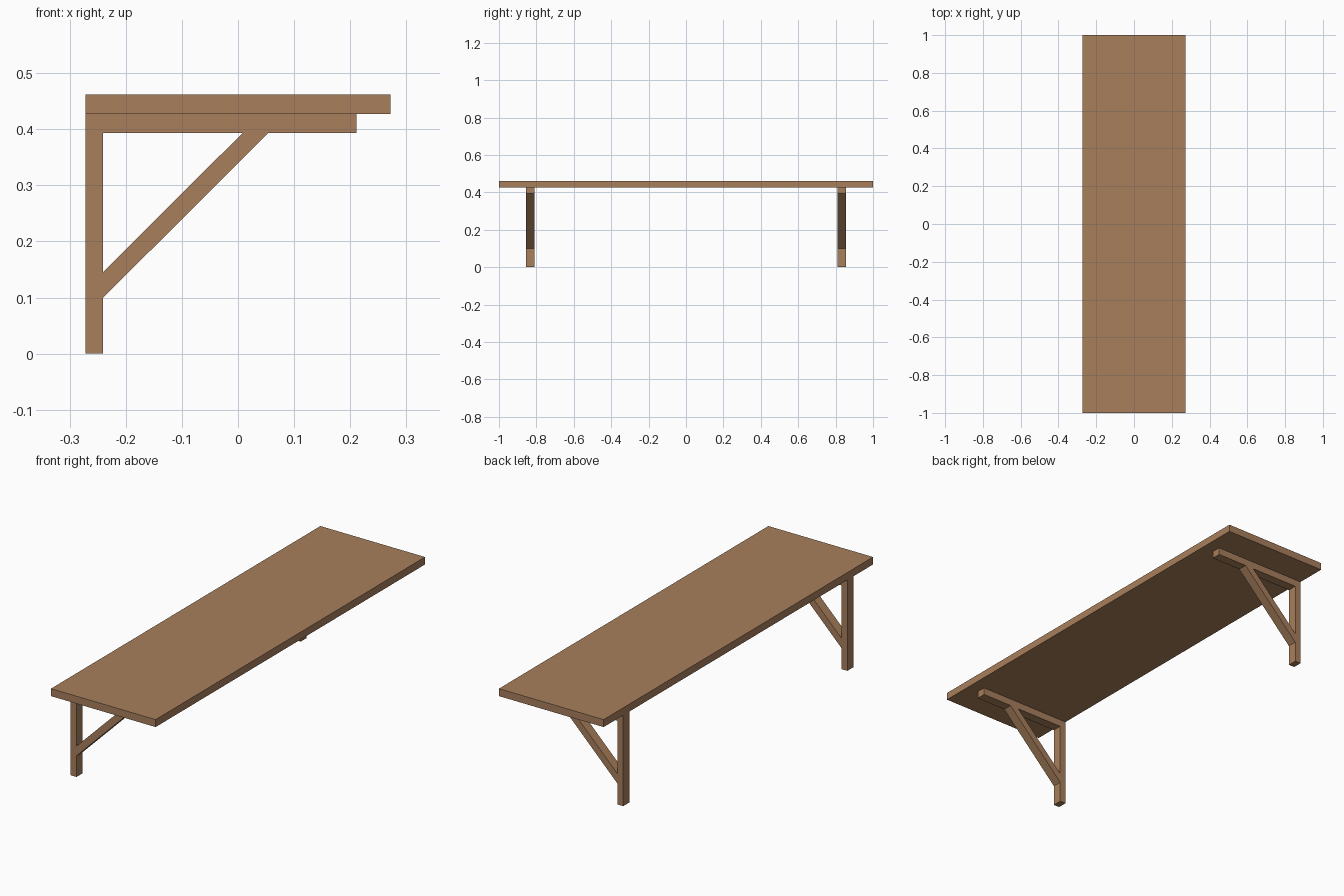
import bpy, bmesh

if "Cube" in bpy.data.objects:
    bpy.data.objects.remove(bpy.data.objects["Cube"])

wood = bpy.data.materials.new("warm_wood")
wood.diffuse_color = (0.392, 0.212, 0.107, 1)
wood.use_nodes = True
wood.node_tree.nodes["Principled BSDF"].inputs["Base Color"].default_value = wood.diffuse_color


def extrude_profile(name, pts, y0, y1):
    """Extrude an x-z outline from y0 to y1."""
    bm = bmesh.new()
    face = bm.faces.new([bm.verts.new((x, y0, z)) for x, z in pts])
    ext = bmesh.ops.extrude_face_region(bm, geom=[face])
    verts = [v for v in ext["geom"] if isinstance(v, bmesh.types.BMVert)]
    bmesh.ops.translate(bm, verts=verts, vec=(0, y1 - y0, 0))
    bmesh.ops.recalc_face_normals(bm, faces=bm.faces)
    mesh = bpy.data.meshes.new(name)
    bm.to_mesh(mesh)
    bm.free()
    mesh.materials.append(wood)
    obj = bpy.data.objects.new(name, mesh)
    bpy.context.collection.objects.link(obj)


BACK, FRONT = -0.272, 0.272     # board edges
POST, ARM = -0.241, 0.211       # post inner face, arm tip
LOW, MID, TOP = 0.393, 0.427, 0.462

# Shelf board
extrude_profile("shelf_board", [(BACK, MID), (FRONT, MID), (FRONT, TOP), (BACK, TOP)], -1, 1)

# Two brackets: L-shaped post and arm, with a diagonal brace
for side, y in (("front", -0.832), ("back", 0.832)):
    y0, y1 = y - 0.0225, y + 0.0225
    extrude_profile(side + "_bracket_frame",
                    [(BACK, 0), (POST, 0), (POST, LOW), (ARM, LOW), (ARM, MID), (BACK, MID)], y0, y1)
    extrude_profile(side + "_diagonal_brace",
                    [(POST, 0.099), (0.054, LOW), (0.008, LOW), (POST, 0.145)], y0, y1)
